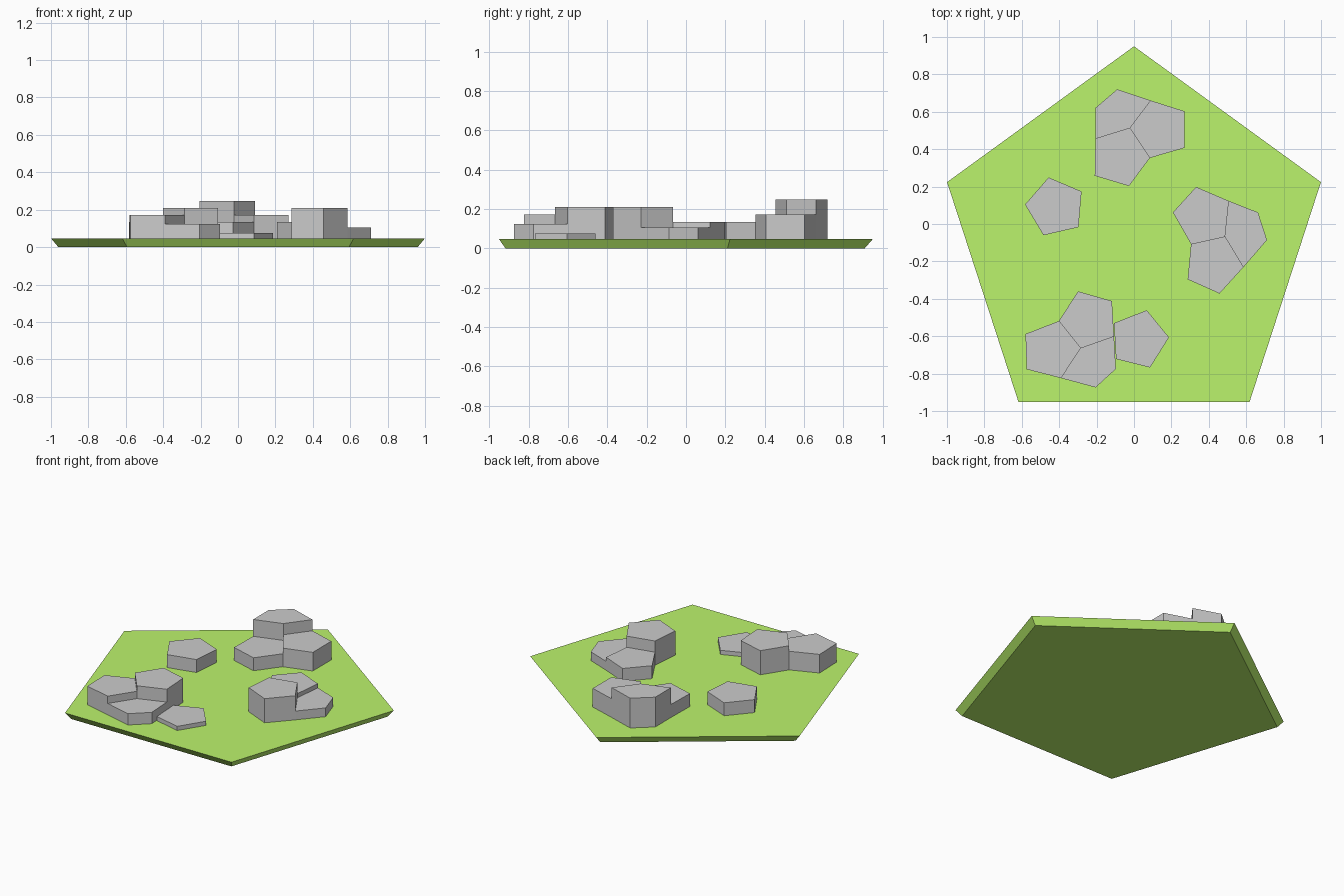
import bpy, bmesh, math

if "Cube" in bpy.data.objects:
    bpy.data.objects.remove(bpy.data.objects["Cube"])

BASE_TOP = 0.047


def prism(name, bottom, top, z0, z1, mat=None):
    """Flat-shaded solid between two matching outlines."""
    bm = bmesh.new()
    lo = [bm.verts.new((x, y, z0)) for x, y in bottom]
    hi = [bm.verts.new((x, y, z1)) for x, y in top]
    n = len(lo)
    bm.faces.new(lo[::-1])
    bm.faces.new(hi)
    for i in range(n):
        j = (i + 1) % n
        bm.faces.new((lo[i], lo[j], hi[j], hi[i]))
    bmesh.ops.recalc_face_normals(bm, faces=bm.faces)
    me = bpy.data.meshes.new(name)
    bm.to_mesh(me)
    bm.free()
    ob = bpy.data.objects.new(name, me)
    bpy.context.collection.objects.link(ob)
    if mat:
        me.materials.append(mat)
    return ob


def pentagon(cx, cy, r, start):
    return [(cx + r * math.cos(math.radians(start + 72 * i)),
             cy + r * math.sin(math.radians(start + 72 * i))) for i in range(5)]


# grass tile, tapering inward towards the bottom
green = bpy.data.materials.new("grass_green")
green.diffuse_color = (0.5, 0.9, 0.15, 1)
green.use_nodes = True
green.node_tree.nodes["Principled BSDF"].inputs["Base Color"].default_value = green.diffuse_color
prism("grass_tile", pentagon(0, -0.101, 1.01, 90), pentagon(0, -0.101, 1.051, 90),
      0, BASE_TOP, green)

# single rock on the left
lone = pentagon(-0.42, 0.09, 0.163, 103)
prism("lone_rock", lone, lone, BASE_TOP, 0.134)

# clusters: a shared centre point, three shared spokes, and for each rock
# its height and the two outer corners between consecutive spokes (clockwise)
clusters = {
    "back": ((-.022, .512), [(-.206, .455), (.09, .66), (.085, .353)],
             [(.247, (-.207, .62), (-.09, .72)),
              (.172, (.27, .603), (.27, .407)),
              (.134, (-.027, .203), (-.21, .258))]),
    "right": ((.487, -.066), [(.305, -.107), (.507, .123), (.586, -.23)],
              [(.134, (.208, .062), (.332, .198)),
               (.106, (.663, .062), (.711, -.086)),
               (.209, (.457, -.372), (.287, -.296))]),
    "front": ((-.285, -.665), [(-.402, -.519), (-.107, -.602), (-.39, -.824)],
              [(.209, (-.299, -.36), (-.118, -.412)),
               (.123, (-.097, -.775), (-.205, -.874)),
               (.172, (-.574, -.777), (-.58, -.588))]),
}
for name, (centre, spokes, rocks) in clusters.items():
    for i, (height, a, b) in enumerate(rocks):
        outline = [centre, spokes[(i + 1) % 3], b, a, spokes[i]]
        prism(f"{name}_rock_{i + 1}", outline, outline, BASE_TOP, height)

# low rock leaning against the front cluster
low = [(-.107, -.53), (-.096, -.722), (.086, -.767), (.187, -.606), (.068, -.461)]
prism("low_rock", low, low, BASE_TOP, 0.075)
